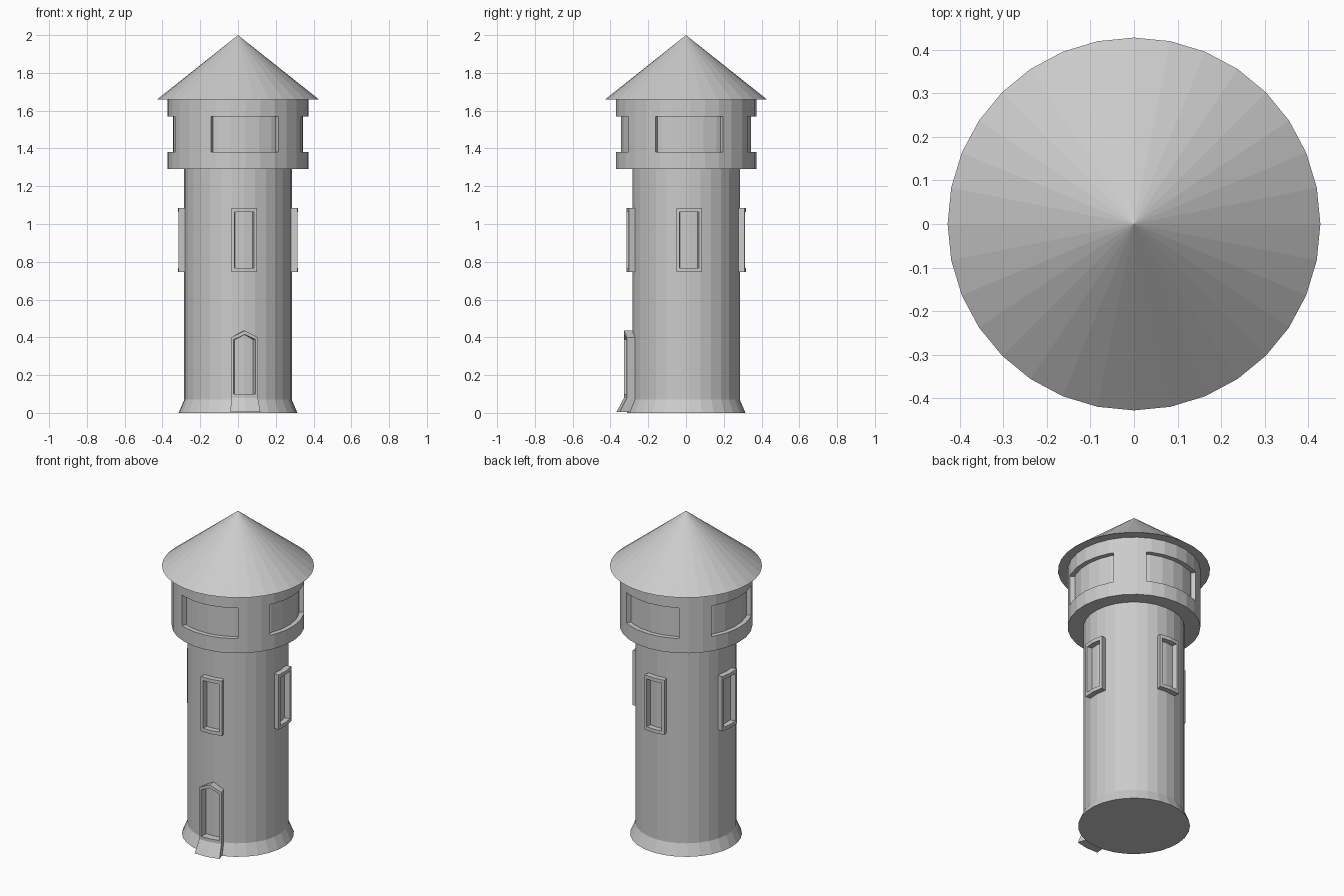
import bpy, bmesh
from math import cos, sin, radians, ceil

if "Cube" in bpy.data.objects:
    bpy.data.objects.remove(bpy.data.objects["Cube"])

SIDES = 29
STEP = 360 / SIDES
# window centres sit on tower vertices: right, back, left, front
CENTRES = [90 + STEP * k for k in (-7, 0, 7, 15)]


def finish(name, bm):
    bmesh.ops.recalc_face_normals(bm, faces=bm.faces)
    mesh = bpy.data.meshes.new(name)
    bm.to_mesh(mesh)
    bm.free()
    obj = bpy.data.objects.new(name, mesh)
    bpy.context.collection.objects.link(obj)
    return obj


def lathe(name, profile, sides):
    """Faceted solid of revolution; a zero radius makes a pole."""
    bm = bmesh.new()
    rings = []
    for r, z in profile:
        n = sides if r > 0 else 1
        angles = [radians(90 + 360 * i / sides) for i in range(n)]
        rings.append([bm.verts.new((r * cos(a), r * sin(a), z)) for a in angles])
    for lo, hi in zip(rings, rings[1:]):
        if len(lo) == 1 or len(hi) == 1:
            ring, pole = (hi, lo[0]) if len(lo) == 1 else (lo, hi[0])
            if pole.co.z == ring[0].co.z:      # flat cap
                bm.faces.new(ring)
                bm.verts.remove(pole)
                continue
            for i in range(sides):
                bm.faces.new((ring[i], ring[(i + 1) % sides], pole))
        else:
            for i in range(sides):
                j = (i + 1) % sides
                bm.faces.new((lo[i], lo[j], hi[j], hi[i]))
    return finish(name, bm)


def on_wall(r, a, z):
    """Point at angle a on the faceted wall of corner radius r."""
    half = STEP / 2
    d = (a - 90) % STEP - half
    rr = r * cos(radians(half)) / cos(radians(d))
    return rr * cos(radians(a)), rr * sin(radians(a)), z


def sector(bm, a0, a1, r_in, rows):
    """Solid hugging the wall from a0 to a1; rows are (radius, z, extra z at middle)."""
    k = ceil((a0 - 90) / STEP + 1e-4)
    angles = [a0]
    while 90 + k * STEP < a1 - 0.01:
        angles.append(90 + k * STEP)
        k += 1
    angles.append(a1)
    mid, half = (a0 + a1) / 2, (a1 - a0) / 2
    loops = []
    for a in angles:
        t = 1 - abs(a - mid) / half
        pts = [on_wall(r, a, z + t * rise) for r, z, rise in rows]
        r, z, rise = rows[-1]
        pts.append(on_wall(r_in, a, z + t * rise))
        r, z, rise = rows[0]
        pts.append(on_wall(r_in, a, z + t * rise))
        loops.append([bm.verts.new(p) for p in pts])
    n = len(loops[0])
    for p, q in zip(loops, loops[1:]):
        for i in range(n):
            j = (i + 1) % n
            bm.faces.new((p[i], p[j], q[j], q[i]))
    bm.faces.new(loops[0])
    bm.faces.new(loops[-1])


# tower shaft with flared foot
lathe("tower_shaft", [(0, 0), (.315, 0), (.285, .07), (.285, 1.29), (0, 1.29)], SIDES)

# lookout room with a recessed band, and the piers between its windows
lathe("lookout_room", [(0, 1.29), (.373, 1.29), (.373, 1.38), (.345, 1.38),
                       (.345, 1.57), (.373, 1.57), (.373, 1.66), (0, 1.66)], SIDES)
bm = bmesh.new()
for i, c in enumerate(CENTRES):
    nxt = CENTRES[(i + 1) % 4] + (360 if i == 3 else 0)
    sector(bm, c + 29, nxt - 29, .335, [(.373, 1.38, 0), (.373, 1.57, 0)])
finish("lookout_piers", bm)

# conical roof
lathe("roof", [(0, 1.66), (.428, 1.66), (0, 2.0)], 32)

# window frames on the shaft
bm = bmesh.new()
for c in CENTRES:
    a0, a1 = c - STEP, c + STEP
    for z0, z1 in ((.745, .767), (1.063, 1.085)):
        sector(bm, a0, a1, .275, [(.318, z0, 0), (.318, z1, 0)])
    for s0, s1 in ((a0, a0 + 3), (a1 - 3, a1)):
        sector(bm, s0, s1, .275, [(.318, .767, 0), (.318, 1.063, 0)])
finish("window_frames", bm)

# door frame with a peaked lintel
c = CENTRES[3]
a0, a1 = c - STEP, c + STEP
bm = bmesh.new()
for s0, s1 in ((a0, a0 + 2.2), (a1 - 2.2, a1)):
    sector(bm, s0, s1, .275, [(.33, .1, 0), (.33, .39, 0)])
sector(bm, a0, a1, .275, [(.33, .382, .033), (.33, .4, .035)])
finish("door_frame", bm)

# sloping doorstep
bm = bmesh.new()
sector(bm, a0, a1, .27, [(.37, .005, 0), (.33, .08, 0), (.33, .1, 0)])
finish("doorstep", bm)
